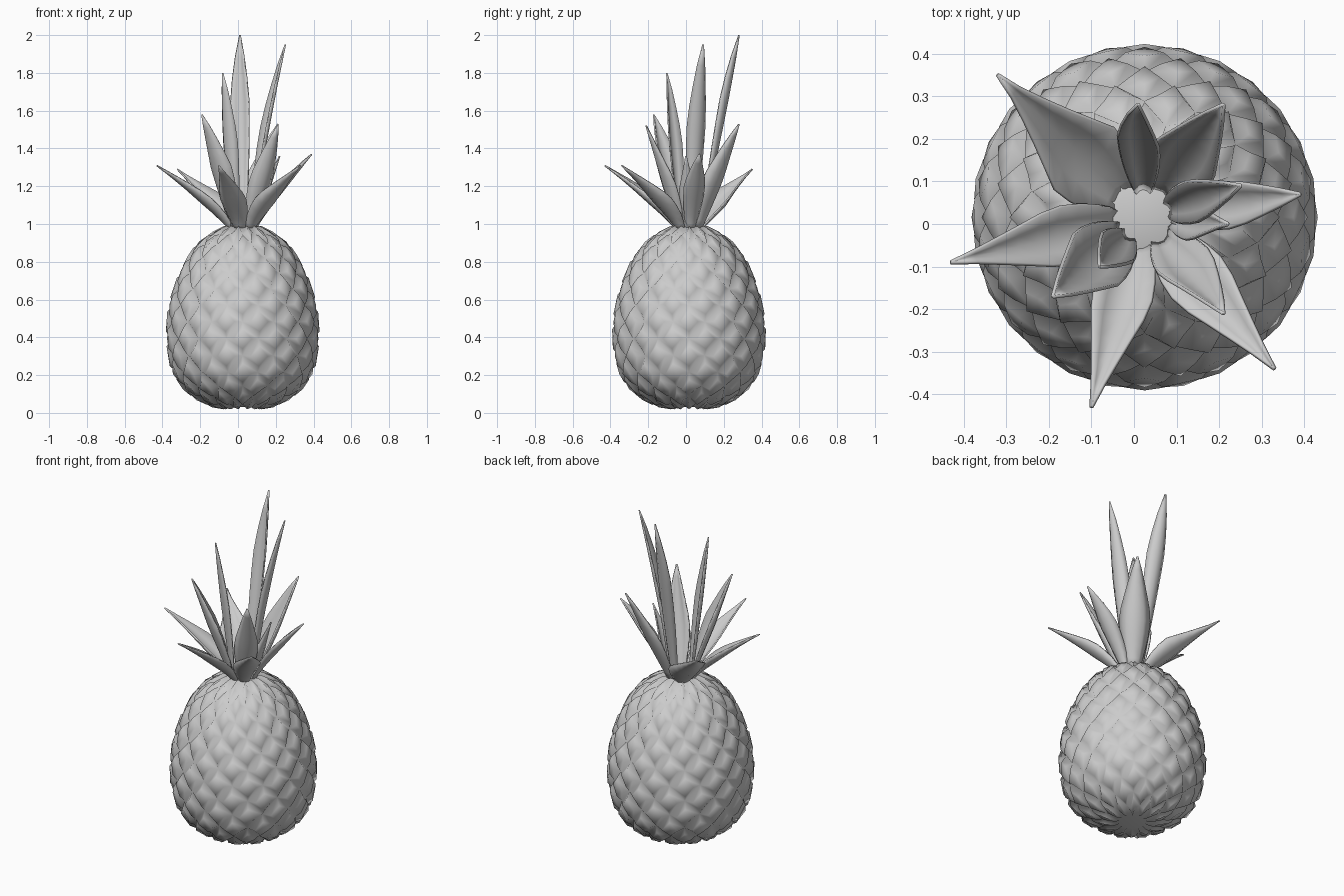
import bpy, bmesh, math
from mathutils import Vector

cube = bpy.data.objects.get("Cube")
if cube:
    bpy.data.objects.remove(cube, do_unlink=True)

grey = bpy.data.materials.new("plain grey")
grey.use_nodes = True
COLOR = (0.6, 0.6, 0.6, 1)
grey.diffuse_color = COLOR
grey.node_tree.nodes["Principled BSDF"].inputs["Base Color"].default_value = COLOR

CENTER = Vector((0.025, 0.016, 0))


def finish(bm, name, angle):
    bmesh.ops.recalc_face_normals(bm, faces=bm.faces)
    mesh = bpy.data.meshes.new(name)
    bm.to_mesh(mesh)
    bm.free()
    mesh.materials.append(grey)
    ob = bpy.data.objects.new(name, mesh)
    bpy.context.collection.objects.link(ob)
    bpy.ops.object.select_all(action='DESELECT')
    ob.select_set(True)
    bpy.context.view_layer.objects.active = ob
    bpy.ops.object.shade_smooth_by_angle(angle=math.radians(angle))
    return ob


# Fruit body: diamond lattice on a lathe profile, each diamond raised as a scale
profile = [(0.07, 0.03), (0.17, 0.05), (0.28, 0.11), (0.347, 0.2), (0.375, 0.32), (0.382, 0.45),
           (0.365, 0.58), (0.328, 0.7), (0.28, 0.81), (0.235, 0.88), (0.15, 0.945), (0.07, 0.985)]
SIDES, ROWS = 14, 15


def along(t):
    """Point at fraction t of the profile's length."""
    pts = [Vector(p) for p in profile]
    lengths = [(b - a).length for a, b in zip(pts, pts[1:])]
    d = t * sum(lengths)
    for a, b, l in zip(pts, pts[1:], lengths):
        if d <= l + 1e-6:
            return a.lerp(b, d / l)
        d -= l
    return pts[-1]


bm = bmesh.new()
rings = []
for j in range(ROWS):
    r, z = along(j / (ROWS - 1))
    ring = []
    for i in range(SIDES):
        a = math.tau * (i + 0.5 * (j % 2)) / SIDES
        ring.append(bm.verts.new(CENTER + Vector((r * math.cos(a), r * math.sin(a), z))))
    rings.append(ring)
scales = []
for j in range(ROWS - 2):
    for i in range(SIDES):
        k = i + j % 2
        scales.append(bm.faces.new((rings[j][i], rings[j + 1][k % SIDES],
                                    rings[j + 2][i], rings[j + 1][k - 1])))
# Close the zigzag ends with triangles and caps
for outer, inner in ((0, 1), (ROWS - 1, ROWS - 2)):
    for i in range(SIDES):
        k = i if inner % 2 else i + 1
        bm.faces.new((rings[outer][i], rings[outer][(i + 1) % SIDES], rings[inner][k % SIDES]))
    bm.faces.new(rings[outer])
bmesh.ops.recalc_face_normals(bm, faces=bm.faces)
for face in scales:
    size = math.sqrt(face.calc_area())
    bmesh.ops.inset_individual(bm, faces=[face], thickness=size * 0.3, depth=size * 0.25)
finish(bm, "fruit_body", 100)


# Crown leaves: a tapered channel swept from the crown base out to the tip
def leaf(name, tip, width, bend=1.3, peak=0.5, taper=1.0, twist=0.0, steps=9):
    tip = Vector(tip)
    out = Vector((tip.x, tip.y, 0)) - CENTER
    out.normalize()
    base = CENTER + out * 0.06 + Vector((0, 0, 0.96))

    def spine(t):
        p = base.lerp(tip, t ** bend)
        p.z = base.z + (tip.z - base.z) * t
        return p

    bm = bmesh.new()
    rows = []
    for s in range(steps + 1):
        t = s / steps
        p = spine(t)
        tangent = (spine(t + 0.01) - p).normalized()
        side = tangent.cross(Vector((0, 0, 1))).normalized()
        normal = side.cross(tangent)
        turn = twist * t
        across = side * math.cos(turn) + normal * math.sin(turn)
        hollow = normal * math.cos(turn) - side * math.sin(turn)
        if t < peak:
            swell = 0.35 + 0.65 * math.sin(t / peak * math.pi / 2)
        else:
            swell = (1 - (t - peak) / (1 - peak)) ** taper
        half = max(width * 0.5 * swell, 0.002)
        row = []
        for u in (-1, -0.55, 0, 0.55, 1):
            row.append(bm.verts.new(p + across * (u * half) + hollow * (0.6 * half * (u * u - 0.4))))
        rows.append(row)
    for a, b in zip(rows, rows[1:]):
        for i in range(4):
            bm.faces.new((a[i], a[i + 1], b[i + 1], b[i]))
    ob = finish(bm, name, 60)
    mod = ob.modifiers.new("thickness", 'SOLIDIFY')
    mod.thickness = 0.008
    mod.offset = 0


# Tall upright blades
leaf("tall_back_leaf", (0.01, 0.28, 2.0), 0.10, 1.05, 0.7, 0.7, 0.5)
leaf("tall_right_leaf", (0.25, 0.09, 1.95), 0.10, 1.5, 0.6, 0.7)
leaf("tall_inner_leaf", (-0.08, -0.10, 1.8), 0.10, 1.1, 0.6, 0.7)
# Middle tier
leaf("mid_front_left_leaf", (-0.19, -0.17, 1.58), 0.16, 1.1, 0.55, 0.8)
leaf("mid_front_right_leaf", (0.21, -0.21, 1.52), 0.13, 1.1, 0.5, 0.8, 0.5)
leaf("mid_back_leaf", (0.21, 0.28, 1.53), 0.17, 1.1, 0.5, 0.8)
leaf("short_inner_leaf", (0.22, 0.0, 1.36), 0.09, 1.1)
# Low spreading leaves with drawn-out tips
leaf("low_back_leaf", (-0.32, 0.35, 1.29), 0.2, 1.2, 0.45, 1.2)
leaf("low_side_leaf", (-0.43, -0.09, 1.31), 0.14, 1.3, 0.5)
leaf("low_front_leaf", (-0.10, -0.43, 1.31), 0.14, 1.3, 0.5)
leaf("low_far_side_leaf", (0.39, 0.07, 1.37), 0.11, 1.25, 0.6, 0.8)
leaf("low_corner_leaf", (0.33, -0.34, 1.31), 0.15, 1.3, 0.5)
